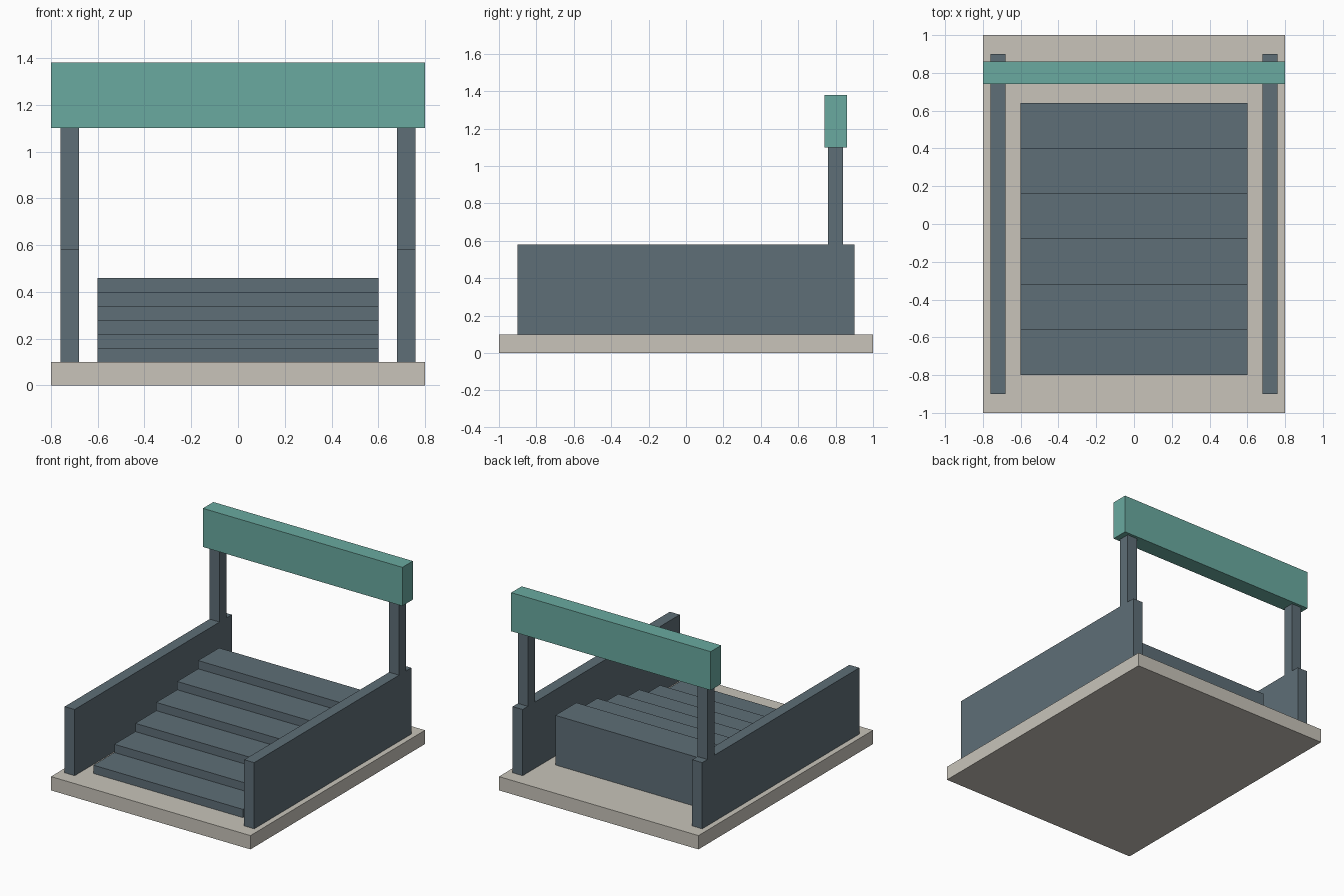
import bpy
import bmesh

cube = bpy.data.objects.get("Cube")
if cube:
    bpy.data.objects.remove(cube, do_unlink=True)


def make_material(name, rgb):
    mat = bpy.data.materials.new(name)
    mat.use_nodes = True
    colour = (*rgb, 1.0)
    mat.diffuse_color = colour
    mat.node_tree.nodes["Principled BSDF"].inputs["Base Color"].default_value = colour
    return mat


slate = make_material("slate grey", (0.112, 0.156, 0.184))
teal = make_material("teal", (0.144, 0.402, 0.352))
stone = make_material("pale stone", (0.578, 0.552, 0.491))


def extrude_profile(name, points, x0, x1, mat):
    """Extrude a side profile of (y, z) points from x0 to x1."""
    bm = bmesh.new()
    face = bm.faces.new([bm.verts.new((x0, y, z)) for y, z in points])
    result = bmesh.ops.extrude_face_region(bm, geom=[face])
    moved = [v for v in result["geom"] if isinstance(v, bmesh.types.BMVert)]
    bmesh.ops.translate(bm, verts=moved, vec=(x1 - x0, 0, 0))
    bmesh.ops.recalc_face_normals(bm, faces=bm.faces)
    mesh = bpy.data.meshes.new(name)
    bm.to_mesh(mesh)
    bm.free()
    mesh.materials.append(mat)
    obj = bpy.data.objects.new(name, mesh)
    bpy.context.collection.objects.link(obj)
    return obj


def box(name, x, y, z, mat):
    points = [(y[0], z[0]), (y[1], z[0]), (y[1], z[1]), (y[0], z[1])]
    return extrude_profile(name, points, x[0], x[1], mat)


# Base slab
BASE_TOP = 0.1
box("base_slab", (-0.8, 0.8), (-1, 1), (0, BASE_TOP), stone)

# Staircase rising towards the back
STEPS, TREAD, RISE, START = 6, 0.24, 0.06, -0.8
profile = [(START, BASE_TOP)]
for i in range(STEPS):
    top = BASE_TOP + RISE * (i + 1)
    profile += [(START + TREAD * i, top), (START + TREAD * (i + 1), top)]
profile.append((START + TREAD * STEPS, BASE_TOP))
extrude_profile("staircase", profile, -0.6, 0.6, slate)

# Side walls, each with a post near the back
WALL_TOP, BEAM_BOTTOM = 0.58, 1.1
wall = [(-0.9, BASE_TOP), (0.9, BASE_TOP), (0.9, WALL_TOP), (0.84, WALL_TOP),
        (0.84, BEAM_BOTTOM), (0.76, BEAM_BOTTOM), (0.76, WALL_TOP), (-0.9, WALL_TOP)]
for side, sign in (("left", 1), ("right", -1)):
    extrude_profile(side + "_wall_and_post", wall, sign * 0.68, sign * 0.76, slate)

# Sign beam across the posts
box("sign_beam", (-0.8, 0.8), (0.74, 0.86), (BEAM_BOTTOM, 1.38), teal)
